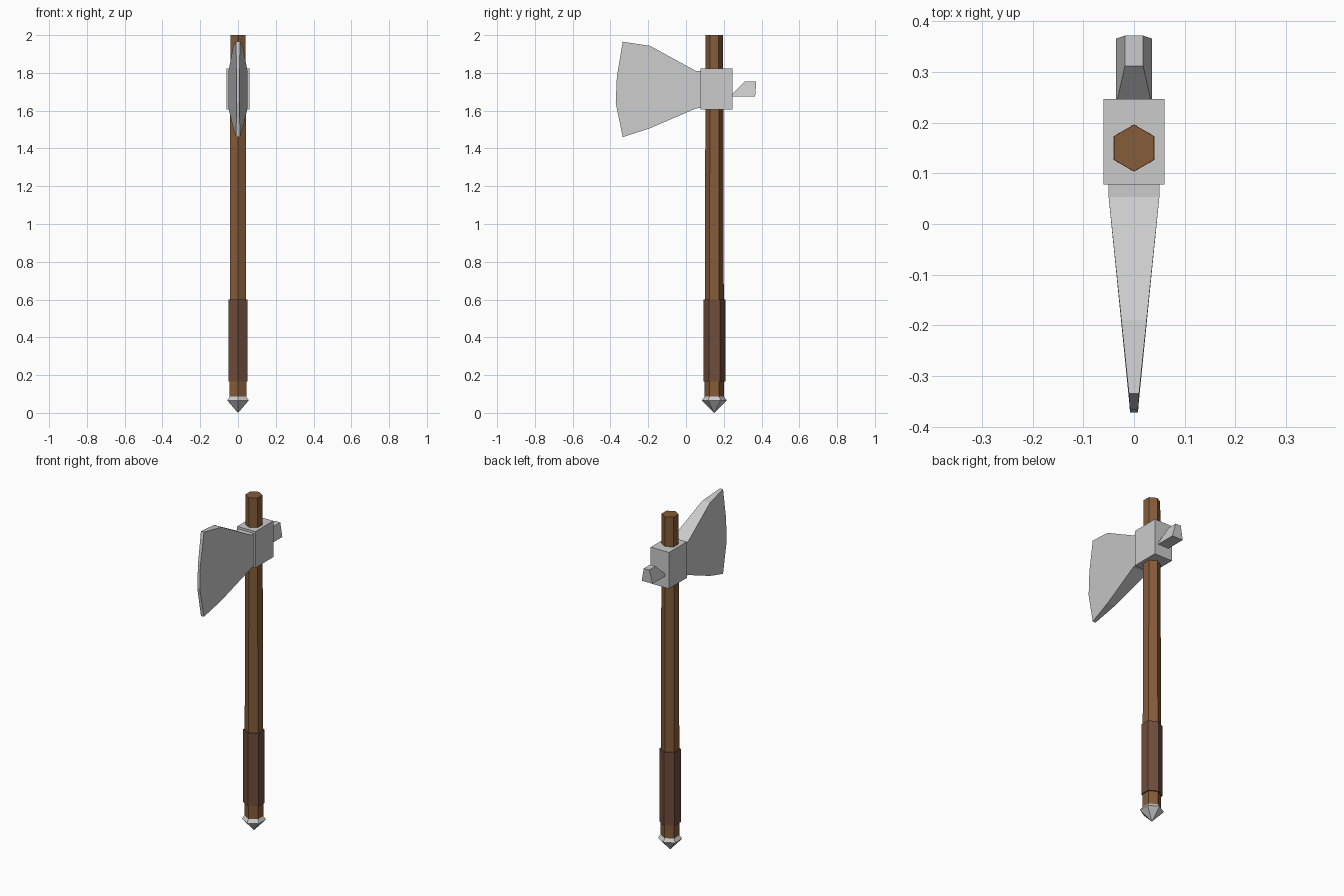
import bpy, bmesh, math

if "Cube" in bpy.data.objects:
    bpy.data.objects.remove(bpy.data.objects["Cube"])

AXIS_Y = 0.15  # shaft centre line


def material(name, rgb):
    m = bpy.data.materials.new(name)
    m.diffuse_color = (*rgb, 1)
    m.use_nodes = True
    m.node_tree.nodes["Principled BSDF"].inputs["Base Color"].default_value = m.diffuse_color
    return m


def loft(name, rings, mat=None):
    """Skin a list of equal-length point rings and cap both ends."""
    bm = bmesh.new()
    loops = [[bm.verts.new(p) for p in r] for r in rings]
    n = len(loops[0])
    for a, b in zip(loops, loops[1:]):
        for i in range(n):
            j = (i + 1) % n
            bm.faces.new((a[i], a[j], b[j], b[i]))
    bm.faces.new(loops[0])
    bm.faces.new(loops[-1])
    bmesh.ops.remove_doubles(bm, verts=bm.verts, dist=1e-5)
    bmesh.ops.recalc_face_normals(bm, faces=bm.faces)
    me = bpy.data.meshes.new(name)
    bm.to_mesh(me)
    bm.free()
    ob = bpy.data.objects.new(name, me)
    bpy.context.collection.objects.link(ob)
    if mat:
        me.materials.append(mat)
    return ob


def hex_ring(r, z):
    return [(r * math.sin(k * math.pi / 3), AXIS_Y + r * math.cos(k * math.pi / 3), z)
            for k in range(6)]


def plate(name, profile, half_width):
    """Side profile of (y, z) points, thickened in x by half_width(y, z)."""
    return loft(name, [[(s * half_width(y, z), y, z) for y, z in profile] for s in (-1, 1)])


wood = material("wood", (0.24, 0.107, 0.04))
leather = material("leather", (0.16, 0.075, 0.045))

# Hexagonal handle, grip wrap and pointed pommel
loft("shaft", [hex_ring(0.051, 0.08), hex_ring(0.049, 1.13), hex_ring(0.046, 2.0)], wood)
loft("grip", [hex_ring(0.058, 0.165), hex_ring(0.058, 0.6)], leather)
loft("pommel", [hex_ring(0.0005, 0.0), hex_ring(0.066, 0.066), hex_ring(0.048, 0.09)])

# Square collar around the handle
plate("collar", [(0.078, 1.607), (0.247, 1.607), (0.247, 1.823), (0.078, 1.823)],
      lambda y, z: 0.06)

# Wedge blade, tapering towards the cutting edge
blade = [(0.09, 1.615), (0.053, 1.612), (-0.19, 1.507), (-0.335, 1.46), (-0.372, 1.64),
         (-0.366, 1.78), (-0.335, 1.965), (-0.19, 1.943), (0.053, 1.81), (0.09, 1.81)]
plate("blade", blade, lambda y, z: max(0.008, min(0.05, 0.05 - (0.053 - y) * 0.103)))

# Back hammer, wider at the bottom than at the top
hammer = [(0.235, 1.675), (0.366, 1.675), (0.372, 1.755), (0.312, 1.755), (0.235, 1.678)]
plate("back_hammer", hammer, lambda y, z: 0.036 - 0.018 * (z - 1.675) / 0.08)
